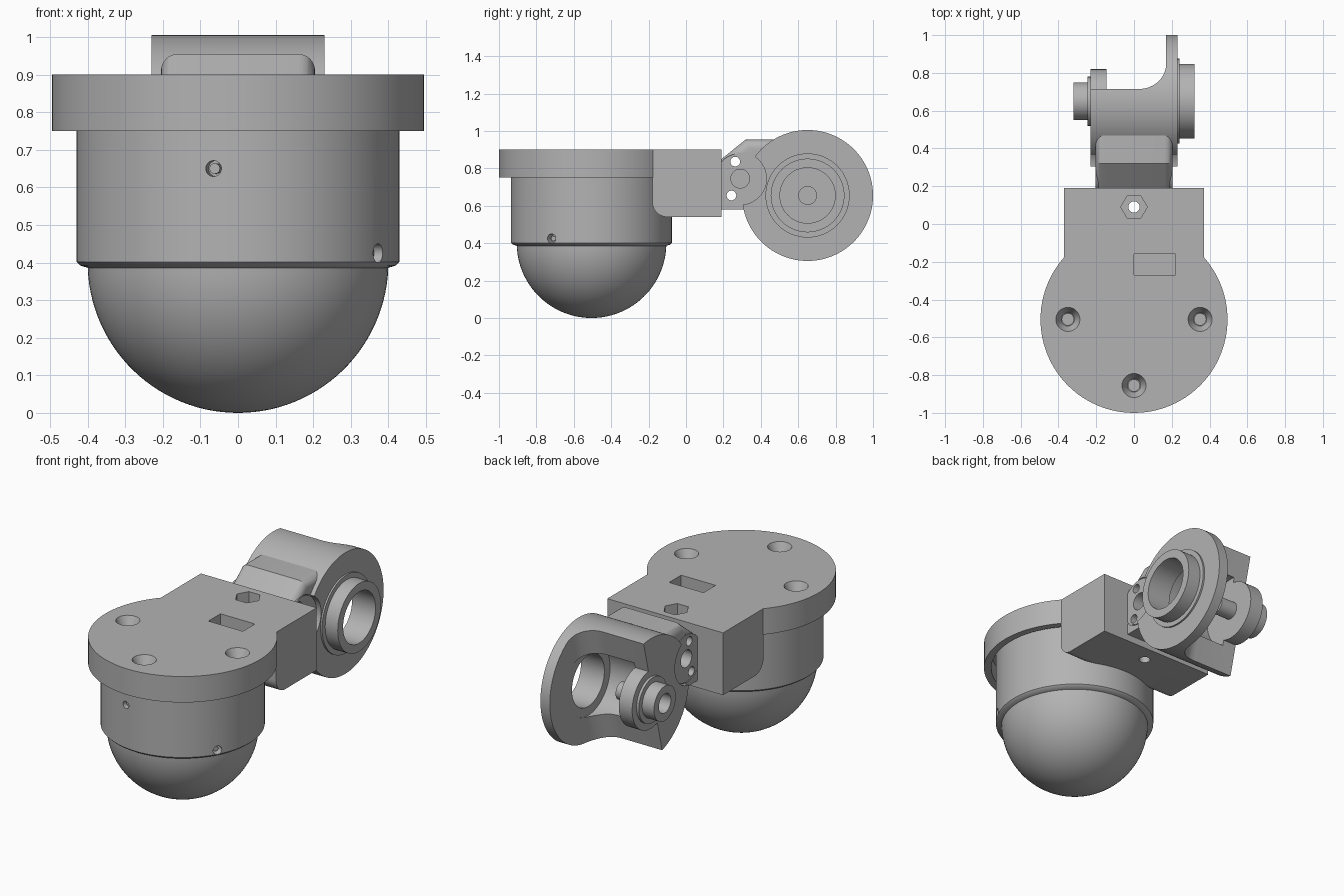
import bpy, bmesh, math
from mathutils import Vector, Matrix

cube = bpy.data.objects.get("Cube")
if cube:
    bpy.data.objects.remove(cube, do_unlink=True)

grey = bpy.data.materials.new("matte_grey")
grey.use_nodes = True
tone = (0.45, 0.45, 0.45, 1)
grey.diffuse_color = tone
grey.node_tree.nodes["Principled BSDF"].inputs["Base Color"].default_value = tone


def finish(name, bm):
    bmesh.ops.remove_doubles(bm, verts=bm.verts, dist=1e-5)
    bmesh.ops.recalc_face_normals(bm, faces=bm.faces)
    mesh = bpy.data.meshes.new(name)
    bm.to_mesh(mesh)
    bm.free()
    mesh.materials.append(grey)
    ob = bpy.data.objects.new(name, mesh)
    bpy.context.collection.objects.link(ob)
    return ob


def rod(name, start, end, r, r2=None, sides=64):
    """Cylinder or cone between two points."""
    a, b = Vector(start), Vector(end)
    place = Matrix.Translation((a + b) / 2) @ (b - a).to_track_quat("Z", "Y").to_matrix().to_4x4()
    bm = bmesh.new()
    bmesh.ops.create_cone(bm, cap_ends=True, segments=sides, radius1=r,
                          radius2=r if r2 is None else r2, depth=(b - a).length, matrix=place)
    return finish(name, bm)


def prism(name, points, sweep):
    """Closed 3D outline swept along a vector."""
    bm = bmesh.new()
    face = bm.faces.new([bm.verts.new(p) for p in points])
    new = bmesh.ops.extrude_face_region(bm, geom=[face])["geom"]
    bmesh.ops.translate(bm, vec=sweep, verts=[v for v in new if isinstance(v, bmesh.types.BMVert)])
    return finish(name, bm)


def arc(cx, cy, r, start, end, n=12):
    angles = [math.radians(start + (end - start) * i / n) for i in range(n + 1)]
    return [(cx + r * math.cos(t), cy + r * math.sin(t)) for t in angles]


def bake(ob):
    mesh = bpy.data.meshes.new_from_object(ob.evaluated_get(bpy.context.evaluated_depsgraph_get()))
    ob.modifiers.clear()
    ob.data = mesh


def combine(ob, operation, parts):
    for part in parts:
        mod = ob.modifiers.new("join", "BOOLEAN")
        mod.operation, mod.solver, mod.object = operation, "EXACT", part
        bake(ob)
        bpy.data.objects.remove(part, do_unlink=True)


def smooth(ob):
    bpy.ops.object.select_all(action="DESELECT")
    ob.select_set(True)
    bpy.context.view_layer.objects.active = ob
    bpy.ops.object.shade_smooth_by_angle(angle=math.radians(30))


# Dome, drum and flange as one turned profile
CY = -0.505
profile = arc(0, 0.4, 0.4, -90, -2, 28) + [
    (0.42, 0.392), (0.43, 0.402), (0.43, 0.85), (0.455, 0.85),
    (0.455, 0.75), (0.495, 0.75), (0.495, 0.9), (0, 0.9)]
bm = bmesh.new()
verts = [bm.verts.new((max(r, 0), CY, z)) for r, z in profile]
edges = [bm.edges.new(pair) for pair in zip(verts, verts[1:])]
bmesh.ops.spin(bm, geom=verts + edges, cent=(0, CY, 0), axis=(0, 0, 1),
               angle=math.tau, steps=96, use_merge=True)
housing = finish("dome_housing", bm)

# Mounting block behind the drum, lower front edge rounded
outline = [(0.19, 0.54), (0.19, 0.9), (-0.18, 0.9)] + arc(-0.1, 0.62, 0.08, 180, 270)
block = prism("mount_block", [(-0.37, y, z) for y, z in outline], (0.74, 0, 0))
combine(housing, "UNION", [block])

# Openings: countersunk holes, slot, nut pocket, screw holes
cuts = []
for x, y in ((-0.35, CY), (0.35, CY), (0, CY - 0.35)):
    cuts.append(rod("sink", (x, y, 0.84), (x, y, 0.905), 0.035, 0.066))
    cuts.append(rod("pilot", (x, y, 0.79), (x, y, 0.87), 0.03))
cuts.append(prism("slot", [(0, -0.27, 0.78), (0.22, -0.27, 0.78), (0.22, -0.16, 0.78), (0, -0.16, 0.78)],
                  (0, 0, 0.2)))
nut = rod("nut", (0, 0.09, 0.8), (0, 0.09, 1), 0.07, sides=6)
nut.data.transform(Matrix.Translation((0, 0.09, 0)) @ Matrix.Rotation(math.radians(30), 4, "Z")
                   @ Matrix.Translation((0, -0.09, 0)))
cuts += [nut, rod("bolt_hole", (0, 0.09, 0.4), (0, 0.09, 1), 0.03)]
for angle, z, r in ((-98.7, 0.65, 0.021), (-29.9, 0.425, 0.025)):
    d = Vector((math.cos(math.radians(angle)), math.sin(math.radians(angle)), 0))
    hub = Vector((0, CY, z))
    cuts.append(rod("screw_hole", hub + d * 0.38, hub + d * 0.5, r, sides=32))
combine(housing, "DIFFERENCE", cuts)
smooth(housing)

# Small screws in the drum holes
for angle, z in ((-98.7, 0.65), (-29.9, 0.425)):
    d = Vector((math.cos(math.radians(angle)), math.sin(math.radians(angle)), 0))
    hub = Vector((0, CY, z))
    smooth(rod("set_screw", hub + d * 0.37, hub + d * 0.41, 0.014, sides=24))

# Arm: wheel, link and hinge barrel
WY, WZ, HY, HZ = 0.65, 0.655, 0.29, 0.745


def axle(name, x0, x1, r, y=WY, z=WZ, sides=64):
    return rod(name, (x0, y, z), (x1, y, z), r, sides=sides)


arm = axle("pivot_arm", -0.23, 0.23, 0.35, sides=128)
link_side = [(0.19, 0.58), (0.19, 0.85), (0.32, 0.955), (0.47, 0.955), (0.55, 0.7), (0.5, 0.58)]
link = prism("link", [(-0.205, y, z) for y, z in link_side], (0.41, 0, 0))
bm = bmesh.new()
bm.from_mesh(link.data)
rim = [e for e in bm.edges if all(v.co.z > 0.8 for v in e.verts)
       and abs(e.verts[0].co.x - e.verts[1].co.x) < 0.01]
bmesh.ops.bevel(bm, geom=rim, offset=0.045, segments=6, profile=0.5, affect="EDGES")
bm.to_mesh(link.data)
bm.free()
combine(arm, "UNION", [link])

# Open the rear of the wheel, with a fillet into the side disc
tilt = math.radians(-14)
plan = [(-0.5, 0.6), (-0.5, -0.02)] + arc(0.03, 0.12, 0.14, -90, 0) + [(0.17, 0.6)]
opening = prism("opening", [(x, u, -0.6) for x, u in plan], (0, 0, 1.2))
opening.data.transform(Matrix.Translation((0, WY, WZ)) @ Matrix.Rotation(tilt, 4, "X"))
cavity = axle("cavity", -0.145, 0.17, 0.2)
recesses = [axle("recess", s * 0.2, s * 0.4, 0.14, HY, HZ) for s in (-1, 1)]
combine(arm, "DIFFERENCE", [opening, cavity] + recesses)

# Bearing ring on one side, small hub on the other
combine(arm, "UNION", [
    axle("ring_step", 0.2, 0.24, 0.225), axle("ring", 0.2, 0.32, 0.197),
    axle("hub_disc", -0.23, -0.145, 0.17), axle("hub_step", -0.245, -0.2, 0.13),
    axle("hub", -0.32, -0.2, 0.1), axle("stub_shaft", -0.16, -0.04, 0.05),
    axle("barrel", -0.205, 0.205, 0.135, HY, HZ)])
combine(arm, "DIFFERENCE", [
    axle("bore", 0.1, 0.4, 0.148), axle("hub_socket", -0.4, -0.22, 0.055),
    axle("hinge_socket", 0.12, 0.4, 0.05, HY, HZ), axle("hinge_socket", -0.4, -0.12, 0.05, HY, HZ),
    axle("upper_pin_hole", -0.4, 0.4, 0.026, 0.263, 0.836, 32),
    axle("lower_pin_hole", -0.4, 0.4, 0.026, 0.243, 0.655, 32)])
smooth(arm)
